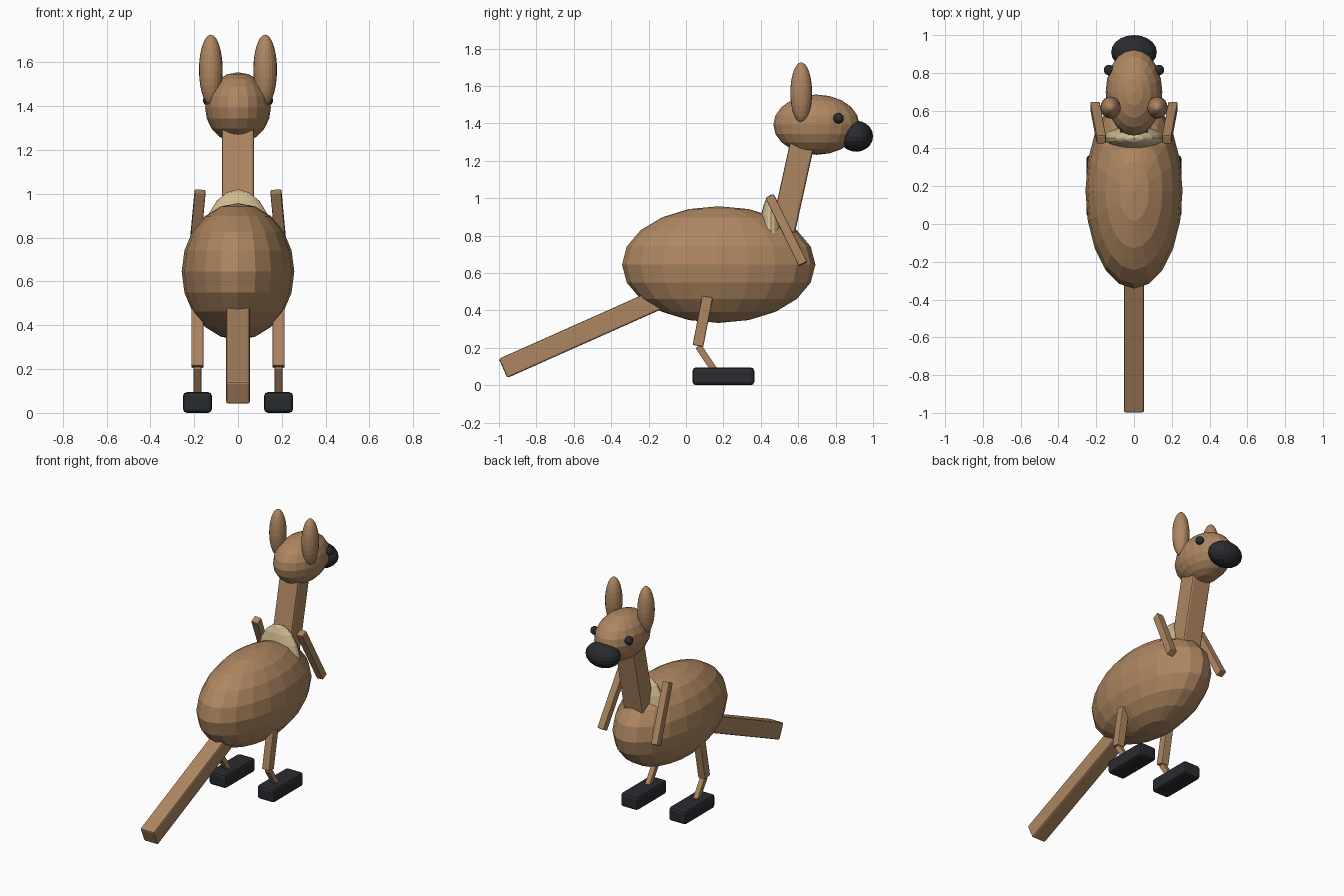
import bpy
from mathutils import Vector, Matrix

if "Cube" in bpy.data.objects:
    bpy.data.objects.remove(bpy.data.objects["Cube"])


def material(name, rgb):
    m = bpy.data.materials.new(name)
    m.diffuse_color = (*rgb, 1)
    m.use_nodes = True
    m.node_tree.nodes["Principled BSDF"].inputs["Base Color"].default_value = m.diffuse_color
    return m


FUR = material("brown_fur", (0.42, 0.24, 0.12))
DARK = material("charcoal", (0.022, 0.024, 0.028))
TAN = material("tan", (0.62, 0.49, 0.28))


def ball(name, center, radii, mat, seg=20, rings=10):
    """Flat-shaded ellipsoid."""
    bpy.ops.mesh.primitive_uv_sphere_add(segments=seg, ring_count=rings, location=center)
    ob = bpy.context.object
    ob.name = name
    ob.scale = radii
    ob.data.materials.append(mat)
    return ob


def bar(name, a, b, width, depth, mat, bevel=0.006):
    """Bevelled box running from a to b; width is across x."""
    a, b = Vector(a), Vector(b)
    z = (b - a).normalized()
    y = z.cross(Vector((1, 0, 0))).normalized()
    x = y.cross(z)
    bpy.ops.mesh.primitive_cube_add(size=1)
    ob = bpy.context.object
    ob.name = name
    ob.data.transform(Matrix.Diagonal((width, depth, (b - a).length, 1)))
    rot = Matrix((x, y, z)).transposed().to_4x4()
    ob.matrix_world = Matrix.Translation((a + b) / 2) @ rot
    mod = ob.modifiers.new("soft_edges", 'BEVEL')
    mod.width = bevel
    mod.segments = 2
    ob.data.materials.append(mat)
    return ob


# Torso, pouch, neck and tail
ball("body", (0, 0.175, 0.645), (0.257, 0.517, 0.312), FUR)
ball("pouch", (0, 0.455, 0.75), (0.165, 0.066, 0.27), TAN)
bar("neck", (0, 0.504, 0.76), (0, 0.632, 1.34), 0.147, 0.13, FUR, 0.012)
bar("tail", (0, -0.978, 0.09), (0, -0.1, 0.481), 0.108, 0.112, FUR, 0.01)

# Head and muzzle
ball("head", (0, 0.697, 1.393), (0.15, 0.23, 0.161), FUR)
ball("muzzle", (0, 0.91, 1.331), (0.121, 0.09, 0.083), DARK)

# Paired parts
for s, side in ((-1, "left"), (1, "right")):
    ball(f"ear_{side}", (s * 0.124, 0.616, 1.565), (0.054, 0.058, 0.161), FUR, 20, 14)
    ball(f"eye_{side}", (s * 0.132, 0.815, 1.427), (0.028, 0.028, 0.028), DARK, 16, 10)
    bar(f"arm_{side}", (s * 0.173, 0.447, 1.01), (s * 0.207, 0.626, 0.648),
        0.05, 0.05, FUR)
    bar(f"thigh_{side}", (s * 0.185, 0.115, 0.473), (s * 0.185, 0.064, 0.21),
        0.056, 0.058, FUR)
    bar(f"shin_{side}", (s * 0.185, 0.066, 0.208), (s * 0.185, 0.155, 0.075),
        0.036, 0.036, FUR, 0.004)
    bar(f"foot_{side}", (s * 0.185, 0.035, 0.05), (s * 0.185, 0.365, 0.05),
        0.132, 0.095, DARK, 0.018).location.z = 0.0475
